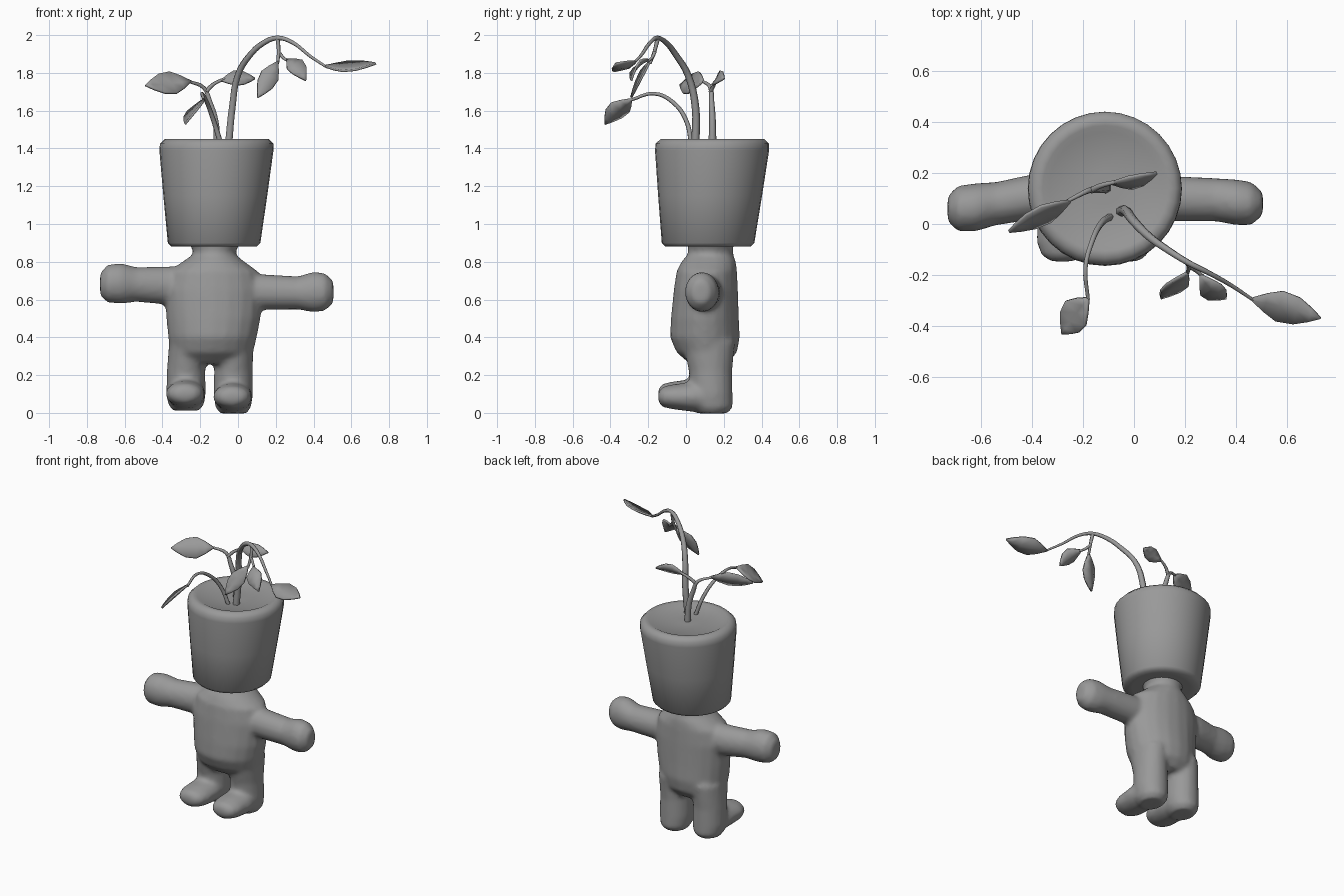
import bpy, bmesh, math
from mathutils import Vector

clay = bpy.data.materials.new("plain grey")
clay.diffuse_color = (0.32, 0.32, 0.32, 1)


def finish(bm, name, smooth=True):
    bmesh.ops.recalc_face_normals(bm, faces=bm.faces)
    me = bpy.data.meshes.new(name)
    bm.to_mesh(me)
    bm.free()
    for p in me.polygons:
        p.use_smooth = smooth
    me.materials.append(clay)
    ob = bpy.data.objects.new(name, me)
    bpy.context.collection.objects.link(ob)
    return ob


def loft(bm, rings, n=20):
    """Closed skin through elliptical rings (centre, half axis u, half axis v)."""
    loops = []
    for c, u, v in rings:
        c, u, v = Vector(c), Vector(u), Vector(v)
        loops.append([bm.verts.new(c + u * math.cos(a) + v * math.sin(a))
                      for a in (2 * math.pi * i / n for i in range(n))])
    for a, b in zip(loops, loops[1:]):
        for i in range(n):
            j = (i + 1) % n
            bm.faces.new((a[i], a[j], b[j], b[i]))
    bm.faces.new(loops[0])
    bm.faces.new(loops[-1])


def upright(rows):
    return [((cx, cy, z), (rx, 0, 0), (0, ry, 0)) for z, cx, cy, rx, ry in rows]


def sideways(rows):
    return [((x, cy, cz), (0, ry, 0), (0, 0, rz)) for x, cy, cz, ry, rz in rows]


def lengthways(rows):
    return [((cx, y, cz), (rx, 0, 0), (0, 0, rz)) for y, cx, cz, rx, rz in rows]


# Body: torso, arms, legs and feet melted into one soft form
bm = bmesh.new()
loft(bm, upright([
    (0.92, -0.12, 0.13, 0.15, 0.13), (0.87, -0.125, 0.13, 0.12, 0.12),
    (0.84, -0.125, 0.13, 0.11, 0.12), (0.80, -0.13, 0.12, 0.165, 0.145),
    (0.75, -0.13, 0.11, 0.235, 0.16), (0.65, -0.13, 0.105, 0.26, 0.17),
    (0.50, -0.13, 0.10, 0.25, 0.18), (0.40, -0.135, 0.10, 0.235, 0.185),
    (0.32, -0.14, 0.11, 0.22, 0.16), (0.26, -0.145, 0.12, 0.17, 0.10)]))
loft(bm, sideways([
    (-0.20, 0.12, 0.67, 0.09, 0.11), (-0.40, 0.105, 0.675, 0.09, 0.10),
    (-0.54, 0.08, 0.68, 0.085, 0.092), (-0.62, 0.065, 0.685, 0.095, 0.108),
    (-0.69, 0.06, 0.685, 0.09, 0.10), (-0.73, 0.06, 0.68, 0.05, 0.06)]))
loft(bm, sideways([
    (-0.05, 0.10, 0.645, 0.09, 0.11), (0.12, 0.10, 0.64, 0.09, 0.095),
    (0.32, 0.095, 0.635, 0.085, 0.088), (0.40, 0.085, 0.64, 0.09, 0.108),
    (0.46, 0.08, 0.64, 0.085, 0.10), (0.505, 0.08, 0.64, 0.045, 0.06)]))
for cx, lift in ((-0.275, 0.015), (-0.025, 0.0)):
    loft(bm, upright([
        (0.38, cx + 0.01, 0.12, 0.10, 0.14), (0.22, cx, 0.13, 0.102, 0.115),
        (0.10, cx, 0.135, 0.105, 0.112), (0.03 + lift, cx, 0.14, 0.095, 0.108),
        (lift - 0.003, cx, 0.14, 0.07, 0.08)]))
    loft(bm, lengthways([
        (0.18, cx, 0.08 + lift, 0.09, 0.08), (0.04, cx, 0.085 + lift, 0.103, 0.08),
        (-0.07, cx - 0.005, 0.085 + lift, 0.103, 0.066),
        (-0.12, cx - 0.005, 0.085 + lift, 0.085, 0.055),
        (-0.147, cx - 0.005, 0.085 + lift, 0.05, 0.03)]))
body = finish(bm, "body")
rm = body.modifiers.new("melt", 'REMESH')
rm.mode = 'VOXEL'
rm.voxel_size = 0.015
rm.use_smooth_shade = True
sm = body.modifiers.new("soften", 'SMOOTH')
sm.factor = 0.5
sm.iterations = 5

# Flower pot head with rounded rim and a filled top
bm = bmesh.new()
profile = [(0.18, 0.88), (0.225, 0.88), (0.245, 0.90), (0.275, 1.15), (0.302, 1.39),
           (0.30, 1.425), (0.275, 1.45), (0.245, 1.45), (0.22, 1.437), (0.06, 1.435)]
loft(bm, upright([(z, -0.127 + (z - 0.88) * 0.025, 0.116 + (z - 0.88) * 0.043, r, r)
                  for r, z in profile]), 32)
pot = finish(bm, "flower_pot")
bpy.context.view_layer.objects.active = pot
pot.select_set(True)
bpy.ops.object.shade_smooth_by_angle(angle=math.radians(50))


def stem(name, pts, r0, r1):
    cu = bpy.data.curves.new(name, 'CURVE')
    cu.dimensions = '3D'
    cu.bevel_depth = 1.0
    cu.bevel_resolution = 1
    cu.resolution_u = 4
    cu.use_fill_caps = True
    sp = cu.splines.new('BEZIER')
    sp.bezier_points.add(len(pts) - 1)
    for i, (bp, p) in enumerate(zip(sp.bezier_points, pts)):
        bp.co = p
        bp.handle_left_type = bp.handle_right_type = 'AUTO'
        bp.radius = r0 + (r1 - r0) * i / (len(pts) - 1)
    cu.materials.append(clay)
    ob = bpy.data.objects.new(name, cu)
    bpy.context.collection.objects.link(ob)
    bpy.ops.object.select_all(action='DESELECT')
    bpy.context.view_layer.objects.active = ob
    ob.select_set(True)
    bpy.ops.object.convert(target='MESH')


def leaf(name, base, tip, facing, width, sag=0.0):
    """Pointed blade, folded along its mid rib."""
    base, tip = Vector(base), Vector(tip)
    d = tip - base
    side = d.cross(Vector(facing)).normalized()
    up = side.cross(d).normalized()
    bm = bmesh.new()
    rows = []
    for t, w in ((0, 0.06), (0.2, 0.6), (0.4, 1.0), (0.65, 0.88), (0.85, 0.45), (1, 0.03)):
        c = base + d * t + up * sag * math.sin(math.pi * t)
        h = width * w / 2
        rows.append([bm.verts.new(c + side * h * s + up * 0.2 * h * abs(s))
                     for s in (-1, 0, 1)])
    for a, b in zip(rows, rows[1:]):
        for i in range(2):
            bm.faces.new((a[i], a[i + 1], b[i + 1], b[i]))
    ob = finish(bm, name)
    so = ob.modifiers.new("thickness", 'SOLIDIFY')
    so.thickness = 0.012
    so.offset = 0


# Tall arching stem with its end leaf and two hanging leaves
stem("tall_stem", [(-0.05, 0.05, 1.42), (-0.03, 0.05, 1.62), (0.0, 0.01, 1.79),
                   (0.06, -0.05, 1.89), (0.13, -0.10, 1.955), (0.21, -0.15, 1.985),
                   (0.29, -0.19, 1.96), (0.38, -0.24, 1.89), (0.47, -0.30, 1.83)],
     0.022, 0.007)
leaf("tall_end_leaf", (0.46, -0.295, 1.835), (0.73, -0.37, 1.85), (0, -0.45, 1), 0.13, -0.02)
stem("hanging_stem", [(0.21, -0.15, 1.98), (0.215, -0.165, 1.92), (0.21, -0.19, 1.85)], 0.012, 0.008)
stem("hanging_twig", [(0.215, -0.165, 1.91), (0.24, -0.18, 1.88), (0.27, -0.205, 1.86)], 0.010, 0.007)
leaf("hanging_leaf_left", (0.21, -0.19, 1.86), (0.105, -0.29, 1.67), (0.25, -1, 0.5), 0.10)
leaf("hanging_leaf_right", (0.26, -0.20, 1.87), (0.36, -0.29, 1.76), (0.2, -1, 0.5), 0.10, 0.02)

# Left stem with two leaves
stem("left_stem", [(-0.11, 0.14, 1.42), (-0.12, 0.14, 1.55), (-0.15, 0.135, 1.65),
                   (-0.18, 0.13, 1.72), (-0.26, 0.09, 1.755)], 0.021, 0.008)
leaf("left_leaf", (-0.25, 0.09, 1.755), (-0.49, -0.03, 1.735), (0.2, -1, 0.6), 0.135, -0.01)
stem("back_twig", [(-0.17, 0.13, 1.70), (-0.13, 0.15, 1.74), (-0.07, 0.165, 1.77)], 0.012, 0.008)
leaf("back_leaf", (-0.09, 0.16, 1.76), (0.09, 0.20, 1.77), (0, -1, 0.6), 0.09, 0.01)

# Front drooping stem and leaf
stem("front_stem", [(-0.09, 0.03, 1.42), (-0.13, 0.0, 1.55), (-0.165, -0.07, 1.645),
                    (-0.19, -0.17, 1.69), (-0.18, -0.295, 1.655)], 0.014, 0.008)
leaf("front_leaf", (-0.18, -0.29, 1.66), (-0.28, -0.43, 1.53), (-0.9, -0.3, 0.9), 0.13)
